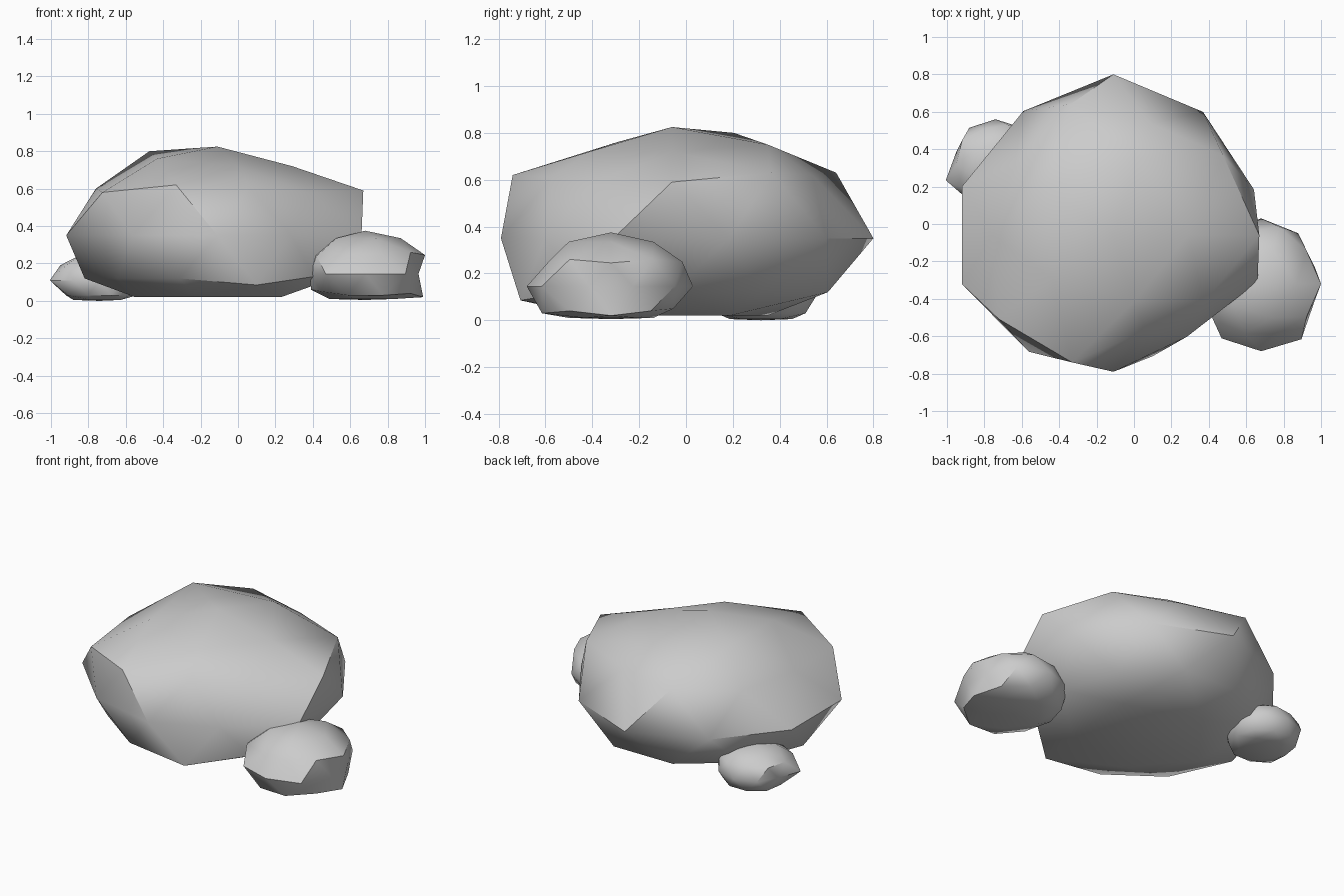
import bpy
import math


def rock(name, cx, cy, rings):
    """Reshape a 42-point icosphere ring by ring; each ring is (heights, radii)."""
    bpy.ops.mesh.primitive_ico_sphere_add(subdivisions=2, radius=1)
    ob = bpy.context.object
    ob.name = name
    verts = sorted(ob.data.vertices, key=lambda v: v.co.z)

    def angle(v):
        return (math.atan2(v.co.y, v.co.x) + 0.01) % math.tau

    start = 0
    for count, (z, radii) in zip((1, 5, 10, 10, 10, 5, 1), rings):
        ring = sorted(verts[start:start + count], key=angle)
        start += count
        for i, v in enumerate(ring):
            a = angle(v) - 0.01
            h = z[i] if isinstance(z, list) else z
            v.co = (cx + radii[i] * math.cos(a), cy + radii[i] * math.sin(a), h)
    bpy.ops.object.shade_smooth_by_angle(angle=math.radians(40))
    return ob


# Main boulder
rock("large_boulder", -0.11, -0.06, [
    (0.02, [0]),
    (0.02, [.42, .43, .44, .37, .42]),
    ([.12, .12, .12, .12, .12, .12, .12, .12, .085, .13],
     [.62, .63, .70, .70, .69, .71, .66, .66, .68, .64]),
    (0.35, [.79, .815, .86, .82, .85, .85, .77, .73, .67, .81]),
    ([.59, .63, .62, .63, .58, .60, .58, .62, .61, .58],
     [.78, .725, .63, .737, .65, .65, .76, .715, .54, .60]),
    ([.72, .75, .80, .76, .72], [.40, .43, .45, .40, .37]),
    (0.825, [0]),
])

# Medium stone at the right
rock("right_stone", 0.68, -0.32, [
    (0.005, [0]),
    (0.01, [.19, .19, .19, .19, .19]),
    ([.02, .04, .05, .05, .05, .06, .05, .03, .03, .04],
     [.31, .29, .28, .28, .29, .29, .29, .30, .31, .30]),
    (0.145, [.30, .335, .35, .34, .31, .31, .36, .36, .366, .30]),
    ([.245, .26, .25, .25, .25, .25, .24, .25, .25, .26],
     [.32, .30, .32, .29, .29, .28, .32, .28, .28, .30]),
    (0.335, [.19, .19, .19, .19, .19]),
    (0.375, [0]),
])

# Small stone at the left rear
rock("left_stone", -0.74, 0.32, [
    (0.0, [0]),
    (0.005, [.14, .14, .14, .14, .14]),
    (0.03, [.20, .20, .20, .20, .20, .18, .21, .20, .20, .20]),
    (0.11, [.24, .24, .24, .24, .22, .28, .24, .22, .22, .24]),
    (0.19, [.22, .22, .22, .20, .22, .21, .22, .20, .20, .22]),
    (0.245, [.13, .13, .13, .13, .13]),
    (0.27, [0]),
])
